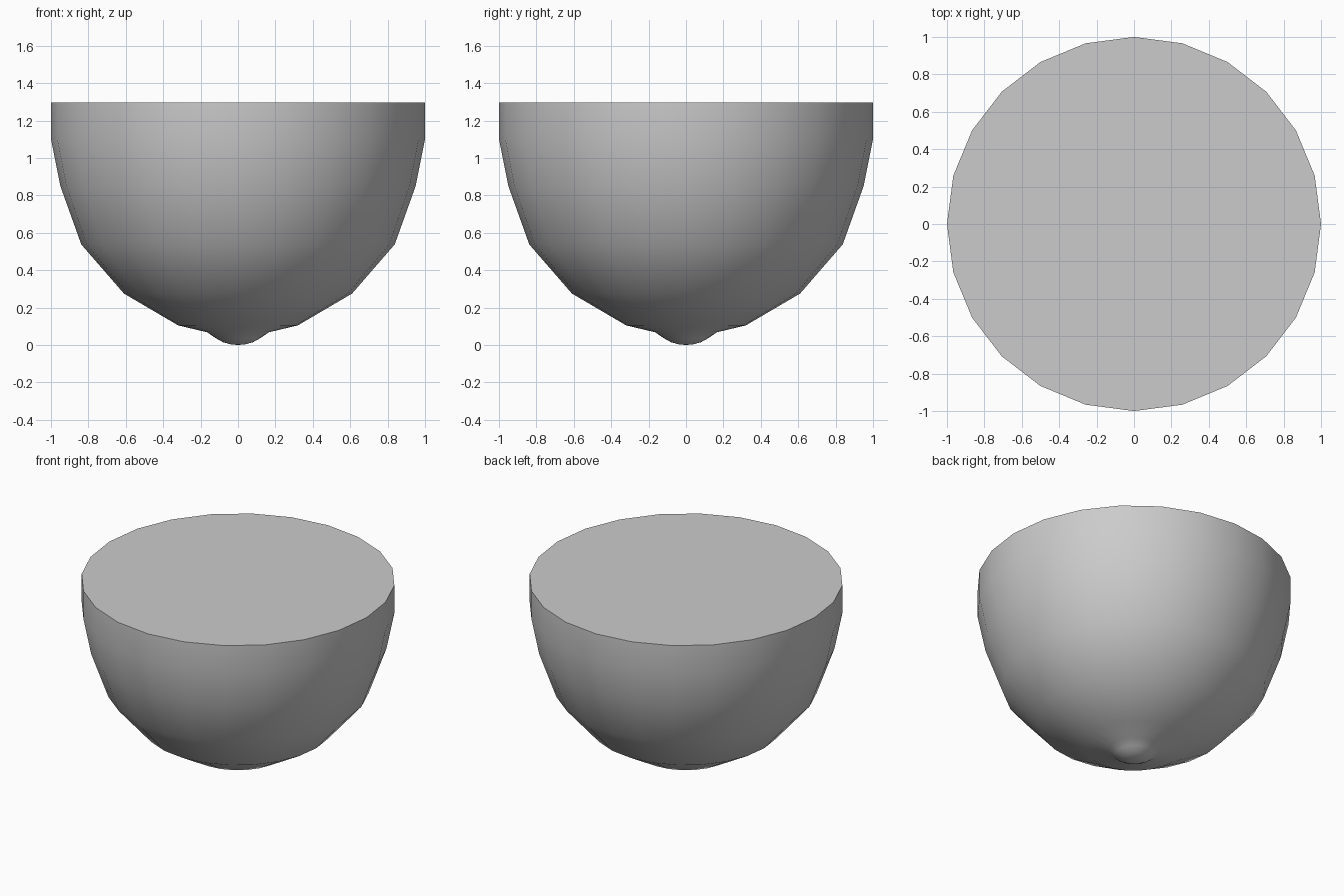
import bpy, bmesh, math

if "Cube" in bpy.data.objects:
    bpy.data.objects.remove(bpy.data.objects["Cube"])

SIDES = 24


def lathe(name, profile, cap_top=False):
    """Revolve (radius, height) points round z; a zero radius closes to a point."""
    bm = bmesh.new()
    rings = []
    for r, z in profile:
        if r == 0:
            rings.append([bm.verts.new((0, 0, z))] * SIDES)
        else:
            rings.append([bm.verts.new((r * math.cos(math.tau * i / SIDES),
                                        r * math.sin(math.tau * i / SIDES), z))
                          for i in range(SIDES)])
    for low, high in zip(rings, rings[1:]):
        for i in range(SIDES):
            j = (i + 1) % SIDES
            bm.faces.new(dict.fromkeys((low[i], low[j], high[j], high[i])))
    if cap_top:
        bm.faces.new(rings[-1])
    bmesh.ops.recalc_face_normals(bm, faces=bm.faces[:])
    mesh = bpy.data.meshes.new(name)
    bm.to_mesh(mesh)
    bm.free()
    obj = bpy.data.objects.new(name, mesh)
    bpy.context.collection.objects.link(obj)
    bpy.ops.object.select_all(action='DESELECT')
    obj.select_set(True)
    bpy.context.view_layer.objects.active = obj
    bpy.ops.object.shade_smooth_by_angle(angle=math.radians(40))
    return obj


# Solid bowl with a rounded knob under it and a flat closed top
lathe("bowl", [(0, 0), (0.04, 0.004), (0.08, 0.015), (0.12, 0.037), (0.165, 0.068),
               (0.32, 0.105), (0.61, 0.275), (0.838, 0.538), (0.95, 0.85),
               (1.0, 1.1), (1.0, 1.297)], cap_top=True)
